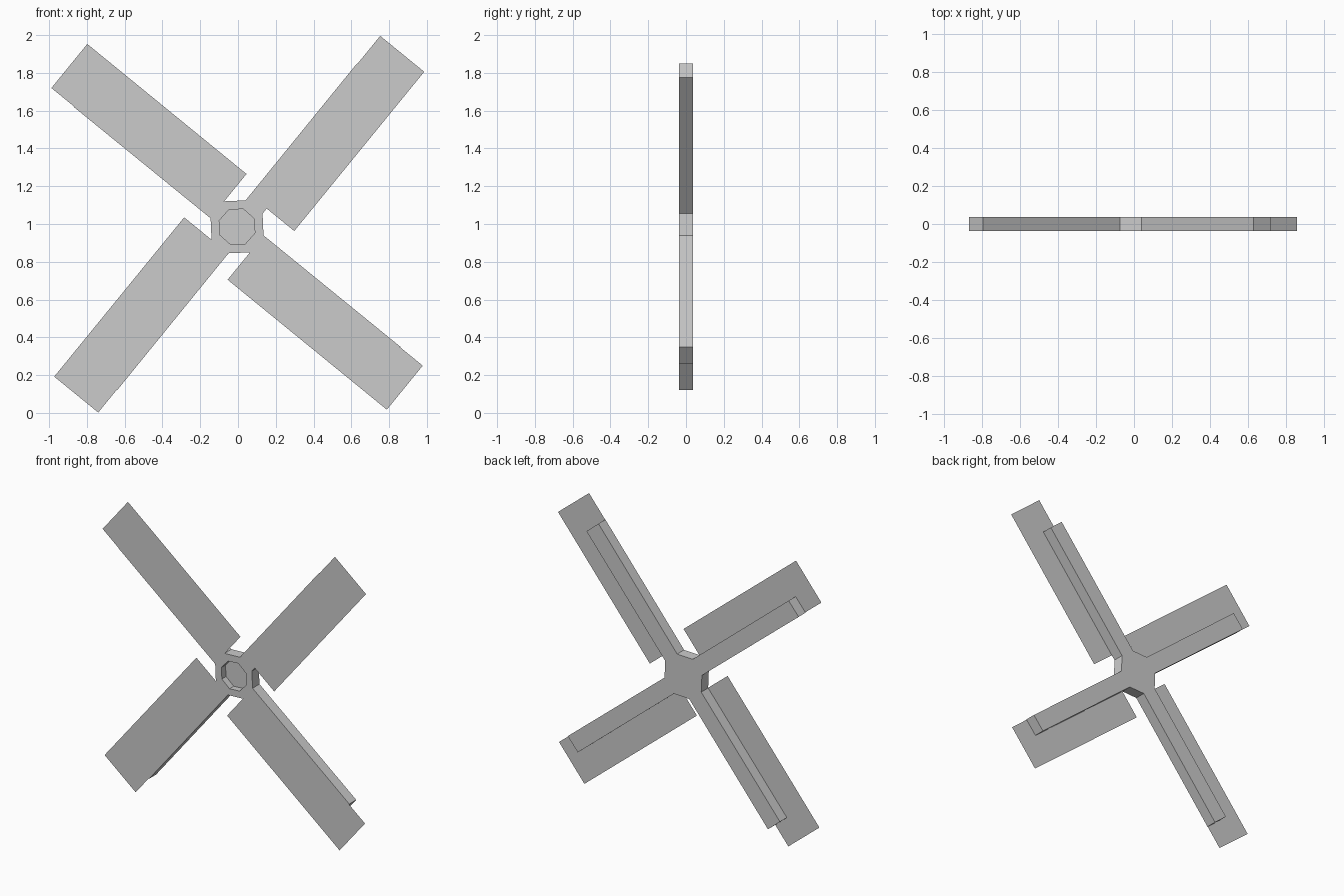
import bpy, bmesh, math
from mathutils import Vector

if "Cube" in bpy.data.objects:
    bpy.data.objects.remove(bpy.data.objects["Cube"])

CX, CZ = -0.005, 0.985          # hub centre in the front plane
FRONT, BACK, FLOOR = -0.037, 0.037, 0.008


def turn(p, quarter):
    """Rotate a 2D point about the hub by quarter turns."""
    x, z = p
    for _ in range(quarter):
        x, z = -z, x
    return x, z


def make_object(name, bm):
    mesh = bpy.data.meshes.new(name)
    bm.to_mesh(mesh)
    bm.free()
    obj = bpy.data.objects.new(name, mesh)
    obj.location = (CX, 0, CZ)
    bpy.context.collection.objects.link(obj)
    return obj


# Hub and four spars: one solid star with an octagonal socket in the front
SPAR = [(0.135, 0.07), (0.725, 0.79), (0.635, 0.865), (0.045, 0.14)]
outline = [turn(p, q) for q in range(4) for p in SPAR]
socket = [(0.1 * math.cos(math.radians(26 + 45 * i)),
           0.1 * math.sin(math.radians(26 + 45 * i))) for i in range(8)]

bm = bmesh.new()


def ring(points, y):
    return [bm.verts.new((x, y, z)) for x, z in points]


def bridge(a, b):
    n = len(a)
    for i in range(n):
        j = (i + 1) % n
        bm.faces.new((a[i], a[j], b[j], b[i]))


front, back = ring(outline, FRONT), ring(outline, BACK)
rim, floor = ring(socket, FRONT), ring(socket, FLOOR)
hub = [front[i] for i in range(16) if i % 4 in (0, 3)]
bm.faces.new(back)
bridge(front, back)
bridge(hub, rim)
bridge(rim, floor)
bm.faces.new(floor)
for q in range(4):
    bm.faces.new(front[4 * q:4 * q + 4])
bmesh.ops.recalc_face_normals(bm, faces=bm.faces)
make_object("hub_and_spars", bm)

# Four thin sail panels lying on the front of the spars
PANEL = [(0.047, 0.14), (0.28, -0.05), (0.968, 0.793), (0.735, 0.983)]
along = Vector((0.635, 0.773))
names = ["upper_right", "upper_left", "lower_left", "lower_right"]
for q, name in enumerate(names):
    slide = along * (0.036 if q == 0 else 0.0)
    bm = bmesh.new()
    pts = [turn((x + slide.x, z + slide.y), q) for x, z in PANEL]
    face = bm.faces.new([bm.verts.new((x, FRONT - 0.001, z)) for x, z in pts])
    face.normal_update()
    if face.normal.y > 0:
        face.normal_flip()
    make_object("sail_panel_" + name, bm)
